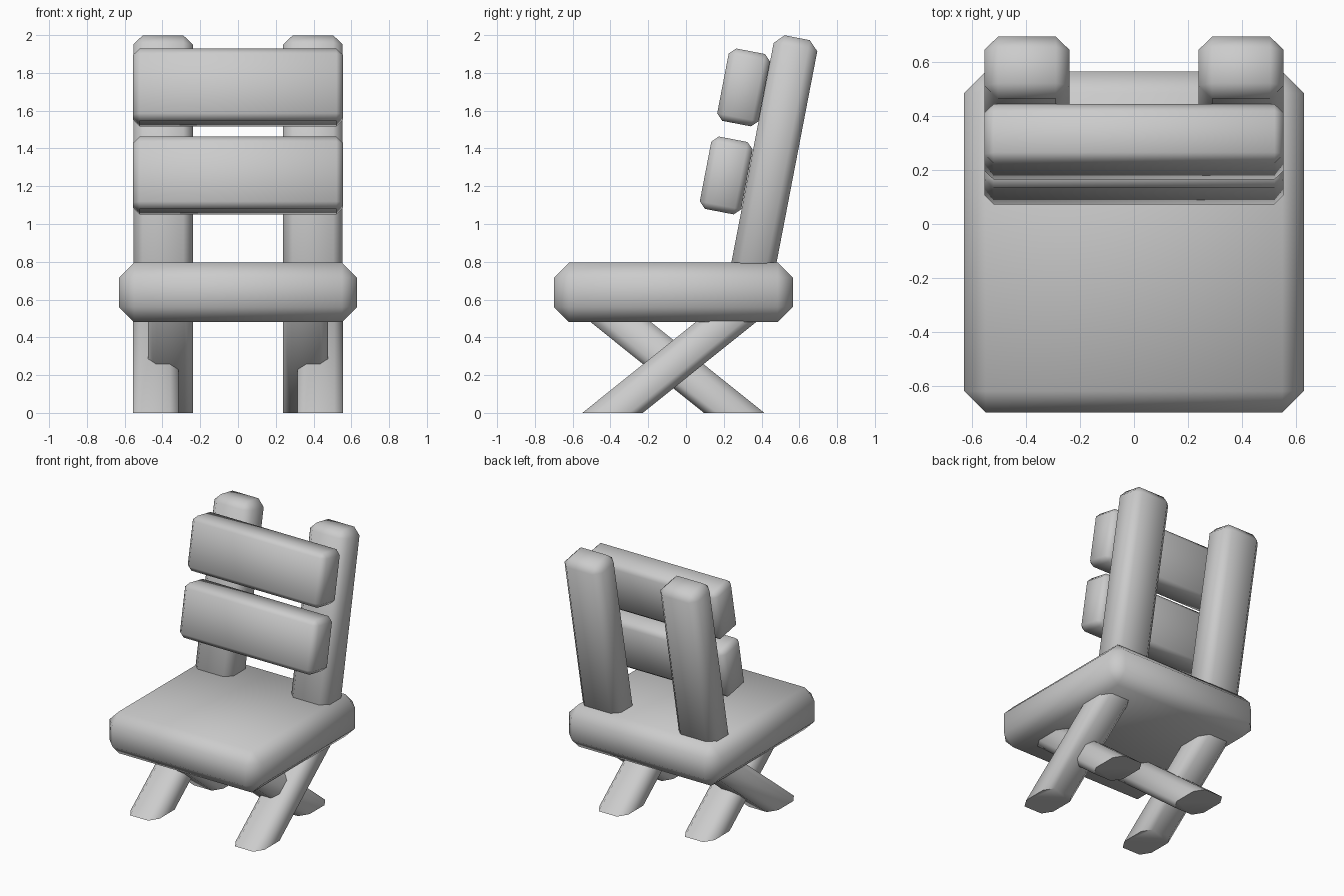
import bpy
import bmesh
from math import radians
from mathutils import Matrix, Vector

cube = bpy.data.objects.get("Cube")
if cube:
    bpy.data.objects.remove(cube, do_unlink=True)

grey = bpy.data.materials.new("plain_grey")
grey.use_nodes = True
GREY = (0.6, 0.6, 0.6, 1)
grey.diffuse_color = GREY
grey.node_tree.nodes["Principled BSDF"].inputs["Base Color"].default_value = GREY


def chamfered_block(name, size, centre, tilt=0, chamfer=0.04, cut_at_floor=False):
    """Chamfered box tilted about x, with an optional flat cut at the floor."""
    bm = bmesh.new()
    bmesh.ops.create_cube(bm, size=1)
    bmesh.ops.scale(bm, vec=size, verts=bm.verts)
    bmesh.ops.bevel(bm, geom=bm.edges[:], offset=chamfer, segments=1,
                    affect='EDGES', profile=0.5)
    bm.transform(Matrix.Translation(Vector(centre)) @ Matrix.Rotation(radians(tilt), 4, 'X'))
    if cut_at_floor:
        bmesh.ops.bisect_plane(bm, geom=bm.verts[:] + bm.edges[:] + bm.faces[:],
                               plane_co=(0, 0, 0), plane_no=(0, 0, 1), clear_inner=True)
        bmesh.ops.holes_fill(bm, edges=[e for e in bm.edges if e.is_boundary])
    bmesh.ops.recalc_face_normals(bm, faces=bm.faces[:])
    mesh = bpy.data.meshes.new(name)
    bm.to_mesh(mesh)
    bm.free()
    mesh.materials.append(grey)
    obj = bpy.data.objects.new(name, mesh)
    bpy.context.collection.objects.link(obj)
    bpy.ops.object.select_all(action='DESELECT')
    obj.select_set(True)
    bpy.context.view_layer.objects.active = obj
    bpy.ops.object.shade_smooth_by_angle(angle=radians(50))
    return obj


# Seat
chamfered_block("seat", (1.26, 1.265, 0.315), (0, -0.067, 0.638), chamfer=0.08)

# Backrest slats
LEAN = -10.9
chamfered_block("upper_slat", (1.11, 0.223, 0.39), (0, 0.305, 1.723), LEAN, 0.034)
chamfered_block("lower_slat", (1.11, 0.223, 0.39), (0, 0.213, 1.257), LEAN, 0.034)

# Back posts, running from inside the seat to the top
post_length = 1.34
post_top = Vector((0, 0.589, 1.986))
along = Matrix.Rotation(radians(LEAN), 3, 'X') @ Vector((0, 0, 1))
post_mid = post_top - along * post_length / 2

# Crossed legs: outer pair rises to the back, inner pair rises to the front
LEG_SLOPE = 51.3
for side, s in (("left", 1), ("right", -1)):
    chamfered_block(side + "_back_post", (0.315, 0.235, post_length),
                    (s * 0.397, post_mid.y, post_mid.z), LEAN, 0.05)
    chamfered_block(side + "_outer_leg", (0.24, 0.2, 1.2),
                    (s * 0.435, -0.083, 0.245), -LEG_SLOPE, 0.045, True)
    chamfered_block(side + "_inner_leg", (0.24, 0.2, 1.2),
                    (s * 0.357, -0.051, 0.245), LEG_SLOPE, 0.045, True)
